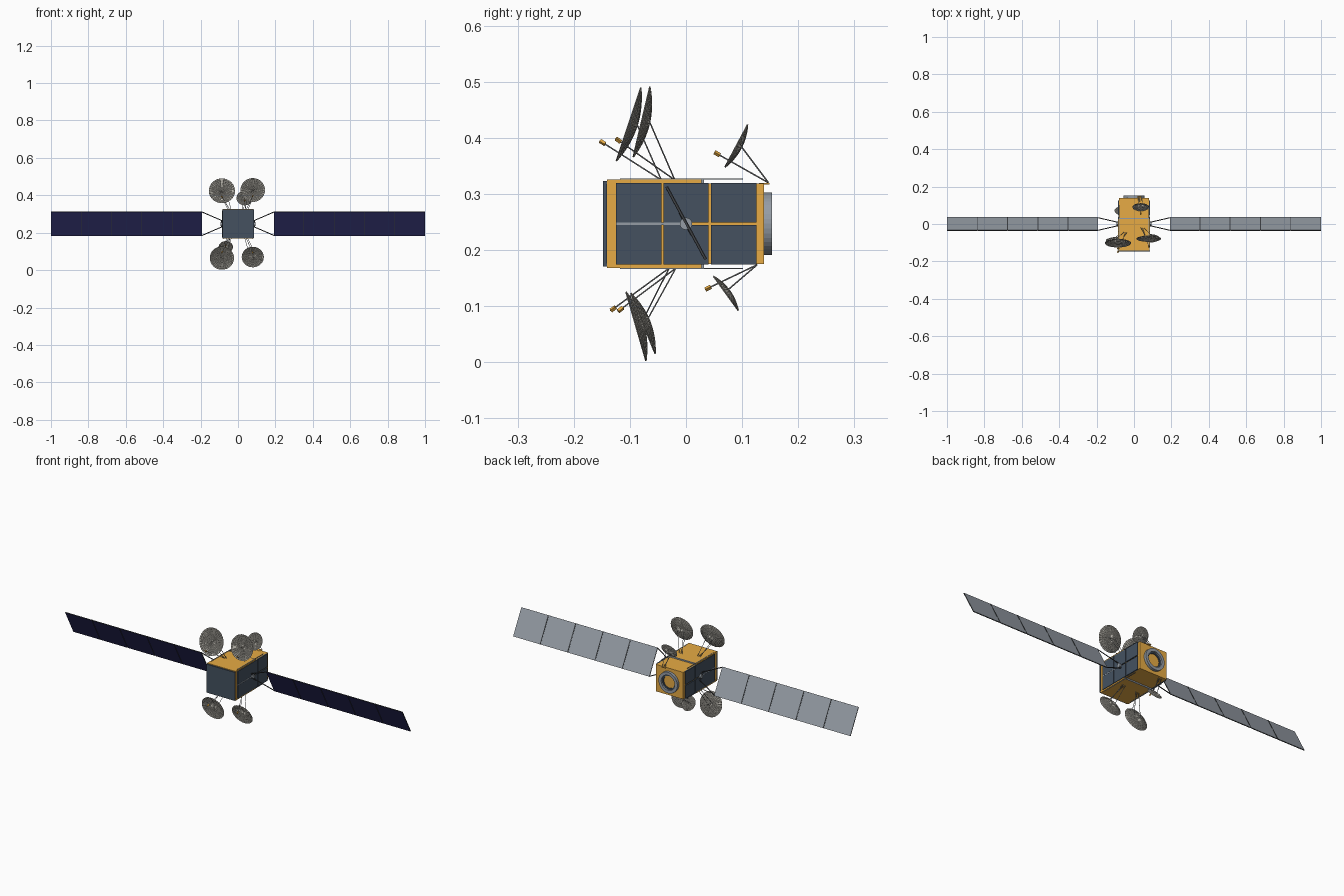
import bpy, bmesh, math
from mathutils import Vector, Matrix

cube = bpy.data.objects.get("Cube")
if cube:
    bpy.data.objects.remove(cube, do_unlink=True)


def material(name, rgb):
    m = bpy.data.materials.new(name)
    m.use_nodes = True
    m.diffuse_color = (*rgb, 1)
    m.node_tree.nodes["Principled BSDF"].inputs["Base Color"].default_value = (*rgb, 1)
    return m


GOLD = material("gold foil", (0.82, 0.42, 0.06))
SLATE = material("slate radiator", (0.058, 0.083, 0.118))
NAVY = material("navy solar cells", (0.026, 0.026, 0.12))
GREY = material("light grey", (0.30, 0.335, 0.375))
DARK = material("dark hinge", (0.05, 0.054, 0.06))
STRUT = material("grey strut", (0.28, 0.29, 0.30))
MESH = material("pale dish mesh", (0.50, 0.48, 0.43))


def finish(name, bm, *mats):
    me = bpy.data.meshes.new(name)
    bm.to_mesh(me)
    bm.free()
    for m in mats:
        me.materials.append(m)
    ob = bpy.data.objects.new(name, me)
    bpy.context.collection.objects.link(ob)
    return ob


def box(name, lo, hi, mat):
    lo, hi = Vector(lo), Vector(hi)
    bm = bmesh.new()
    bmesh.ops.create_cube(bm, size=1, matrix=Matrix.Translation((lo + hi) / 2)
                          @ Matrix.Diagonal((*(hi - lo), 1)))
    return finish(name, bm, mat)


def rod(name, a, b, r, mat, sides=8):
    a, b = Vector(a), Vector(b)
    d = b - a
    bm = bmesh.new()
    bmesh.ops.create_cone(bm, cap_ends=True, segments=sides, radius1=r, radius2=r,
                          depth=d.length, matrix=Matrix.Translation((a + b) / 2)
                          @ d.to_track_quat('Z', 'Y').to_matrix().to_4x4())
    return finish(name, bm, mat)


def ring(name, y0, y1, r_in, r_out, mat, segs=40):
    # square-section ring around the y axis
    bm = bmesh.new()
    sec = [(r_in, y0), (r_out, y0), (r_out, y1), (r_in, y1)]
    loops = []
    for i in range(segs):
        a = math.tau * i / segs
        loops.append([bm.verts.new((r * math.cos(a), y, MID + r * math.sin(a))) for r, y in sec])
    for i in range(segs):
        p, q = loops[i], loops[(i + 1) % segs]
        for k in range(4):
            n = (k + 1) % 4
            bm.faces.new((p[k], p[n], q[n], q[k]))
    bmesh.ops.recalc_face_normals(bm, faces=bm.faces)
    return finish(name, bm, mat)


MID = 0.247

# Body
box("body", (-0.081, -0.141, 0.175), (0.081, 0.139, 0.319), GOLD)
box("front_radiator", (-0.083, -0.148, 0.171), (0.085, -0.141, 0.323), SLATE)
for name, z0, z1 in (("top_deck", 0.318, 0.326), ("bottom_deck", 0.168, 0.176)):
    box(name, (-0.084, -0.141, z0), (0.083, 0.028, z1), GOLD)
    box(name + "_edge", (-0.08, 0.027, z0), (0.08, 0.032, z1), GREY)
    zc = 0.3265 if z0 > MID else 0.1675
    for x in (-0.079, 0.079):
        box(name + "_rail", (x - 0.0015, -0.118, zc - 0.001), (x + 0.0015, 0.102, zc + 0.001), GREY)

# Side radiators, hubs and rails
for s, side in ((1, "left"), (-1, "right")):
    def span(a, b):
        return min(s * a, s * b), max(s * a, s * b)
    x0, x1 = span(0.079, 0.086)
    for y in (-0.084, 0, 0.0855):
        for z in (0.2095, 0.2845):
            box(side + "_radiator", (x0, y - 0.0405, z - 0.035), (x1, y + 0.0405, z + 0.035), SLATE)
    box(side + "_rail", (x0, -0.125, MID - 0.002), (x1, 0, MID + 0.002), GREY)
    rod(side + "_wing_hub", (s * 0.08, 0, MID), (s * 0.094, 0, MID), 0.011, GREY, 16)

# Engine ring on the back
ring("engine_ring", 0.135, 0.153, 0.040, 0.056, GREY)
ring("engine_inner_ring", 0.135, 0.144, 0.033, 0.041, SLATE)

# Solar wings: leaning plates, cells in front, grey behind
LEAN = Matrix.Rotation(math.atan2(0.035, 0.065), 4, 'X')
HALF = 0.0735
for s, side in ((1, "left"), (-1, "right")):
    wing = Matrix.Translation((0, 0, MID + 0.001)) @ LEAN
    for i in range(5):
        x = s * (0.271 + 0.162 * i)
        bm = bmesh.new()
        bmesh.ops.create_cube(bm, size=1, matrix=Matrix.Translation((x, 0, 0))
                              @ Matrix.Diagonal((0.159, 0.004, 2 * HALF, 1)))
        for f in bm.faces:
            f.material_index = 0 if f.normal.y < -0.5 else 1 if f.normal.y > 0.5 else 2
        finish(f"{side}_solar_panel", bm, NAVY, GREY, DARK).matrix_world = wing
        if i:
            # dark hinge strip closing the seam, proud of the rear face
            seam = x - s * 0.081
            box(side + "_panel_hinge", (seam - 0.0025, 0.0, -HALF),
                (seam + 0.0025, 0.003, HALF), DARK).matrix_world = wing
    # yoke
    for t in (-1, 1):
        rod(side + "_yoke_arm", wing @ Vector((s * 0.088, 0, t * 0.020)),
            wing @ Vector((s * 0.192, 0, t * 0.071)), 0.0025, DARK)
    rod(side + "_yoke_bar", wing @ Vector((s * 0.088, 0, -0.021)),
        wing @ Vector((s * 0.088, 0, 0.021)), 0.003, DARK)


def dish(name, x, top, bot, base, feed):
    # woven bowl whose rim runs between two (y, z) points, opening toward the feed
    top, bot = Vector((x, *top)), Vector((x, *bot))
    up = (top - bot).normalized()
    face = Vector((1, 0, 0)).cross(up)
    if face.y > 0:
        face = -face
    r = (top - bot).length / 2
    centre, depth = (top + bot) / 2, 0.22 * r
    side = up.cross(face)
    rings, segs = 9, 32

    def point(f, a):
        return (centre + face * depth * (f * f - 0.75)
                + (side * math.cos(a) + up * math.sin(a)) * r * f)

    bm = bmesh.new()
    hub = bm.verts.new(point(0, 0))
    prev = None
    for k in range(1, rings + 1):
        cur = [bm.verts.new(point(k / rings, math.tau * i / segs)) for i in range(segs)]
        for i in range(segs):
            j = (i + 1) % segs
            if prev:
                bm.faces.new((prev[i], cur[i], cur[j], prev[j]))
            else:
                bm.faces.new((hub, cur[i], cur[j]))
        prev = cur
    # raised weave over a closed sheet
    weave = finish(name, bm, MESH).modifiers.new("weave", 'WIREFRAME')
    weave.thickness = 0.0024
    weave.use_even_offset = False
    weave.use_replace = False

    # two back struts, feed boom and feed horn
    foot, horn = Vector(base), Vector((x, *feed))
    for t in (-1, 1):
        off = Vector((t * 0.008, 0, 0))
        a = math.radians(90 - t * 75)
        rod(name + "_strut", foot + off, point(0.3, a), 0.0013, STRUT, 6)
    rod(name + "_feed_boom", foot, horn, 0.0013, STRUT, 6)
    aim = (horn - foot).normalized()
    rod(name + "_feed_horn", horn - aim * 0.006, horn + aim * 0.005, 0.004, GOLD, 4)


dish("top_right_dish", -0.086, (-0.077, 0.489), (-0.121, 0.357), (-0.045, -0.044, 0.325), (-0.149, 0.392))
dish("top_left_dish", 0.079, (-0.061, 0.491), (-0.091, 0.364), (0.045, -0.02, 0.325), (-0.121, 0.396))
dish("top_rear_dish", 0.036, (0.112, 0.423), (0.071, 0.346), (0.03, 0.147, 0.320), (0.055, 0.372))
dish("bottom_right_dish", -0.086, (-0.104, 0.127), (-0.068, 0.003), (-0.045, -0.03, 0.168), (-0.13, 0.095))
dish("bottom_left_dish", 0.079, (-0.096, 0.125), (-0.052, 0.016), (0.045, -0.018, 0.168), (-0.117, 0.094))
dish("bottom_rear_dish", -0.065, (0.05, 0.155), (0.095, 0.093), (-0.05, 0.127, 0.174), (0.039, 0.132))
# mounting foot for the overhanging rear dish
box("rear_dish_foot", (0.02, 0.13, 0.317), (0.04, 0.149, 0.320), GOLD)
